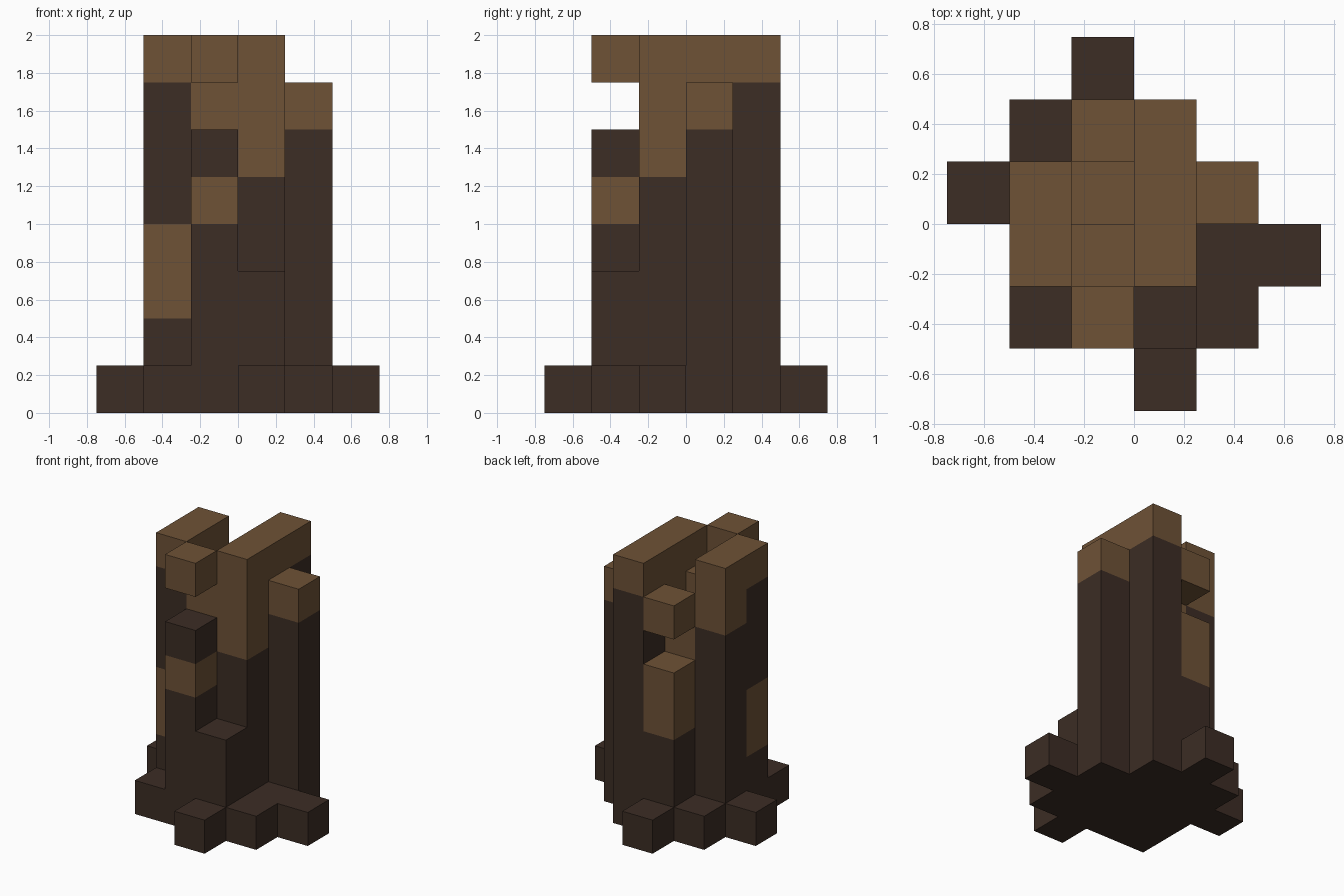
import bpy, bmesh
from mathutils import Vector

old = bpy.data.objects.get("Cube")
if old:
    bpy.data.objects.remove(old, do_unlink=True)

SIZE = 0.25          # edge of one block
DIRECTIONS = [Vector(d) for d in
              ((1, 0, 0), (-1, 0, 0), (0, 1, 0), (0, -1, 0), (0, 0, 1), (0, 0, -1))]


def make_material(name, color):
    mat = bpy.data.materials.new(name)
    mat.use_nodes = True
    mat.diffuse_color = color
    bsdf = next(n for n in mat.node_tree.nodes if n.type == 'BSDF_PRINCIPLED')
    bsdf.inputs["Base Color"].default_value = color
    bsdf.inputs["Roughness"].default_value = 1.0
    return mat


materials = [make_material("dark_bark", (0.045, 0.026, 0.018, 1)),
             make_material("light_wood", (0.156, 0.084, 0.037, 1))]

# Columns, bottom to top: D = dark bark, L = light wood, space = gap.
# Grid cells run from -3 to 2 on x and y.
trunk_columns = {
    (-2, -1): "DDLLDDDL",
    (-2, 0): "DDDDDDLL",
    (-1, -2): "DDDDLD",
    (-1, -1): "DDDDDLLL"[:7],
    (-1, 0): "DDDDDL",
    (-1, 1): "DDDLL",
    (0, -2): "DDD",
    (0, -1): "DDDDDLLL",
    (0, 0): "DDDDDLLL",
    (0, 1): "DDDDDDDL",
    (1, 0): "DDDDDDL",
}
broken_pieces = {(-1, -2): " " * 7 + "L", (-1, 1): " " * 6 + "L"}
roots = {cell: "D" for cell in
         ((-3, 0), (-2, 1), (-1, 2), (-2, -2), (0, -3), (1, -2), (1, -1), (2, -1))}


def blocks(columns):
    return {(x, y, z): "DL".index(kind)
            for (x, y), stack in columns.items()
            for z, kind in enumerate(stack) if kind != " "}


parts = {"trunk": blocks(trunk_columns),
         "broken_branch_pieces": blocks(broken_pieces),
         "roots": blocks(roots)}
occupied = {cell for part in parts.values() for cell in part}


def build_shell(name, cells):
    """Joins blocks into one outer skin, leaving out faces between neighbours."""
    bm = bmesh.new()
    for cell, color in cells.items():
        centre = Vector(cell) + Vector((0.5, 0.5, 0.5))
        for normal in DIRECTIONS:
            if tuple(int(c) for c in Vector(cell) + normal) in occupied:
                continue
            u = Vector((normal.y, normal.z, normal.x))
            v = normal.cross(u)
            corners = [centre + (normal + a * u + b * v) / 2
                       for a, b in ((-1, -1), (1, -1), (1, 1), (-1, 1))]
            face = bm.faces.new([bm.verts.new(c * SIZE) for c in corners])
            face.material_index = color
    bmesh.ops.remove_doubles(bm, verts=bm.verts, dist=0.001)
    mesh = bpy.data.meshes.new(name)
    bm.to_mesh(mesh)
    bm.free()
    for mat in materials:
        mesh.materials.append(mat)
    bpy.context.scene.collection.objects.link(bpy.data.objects.new(name, mesh))


for part_name, part_cells in parts.items():
    build_shell(part_name, part_cells)
